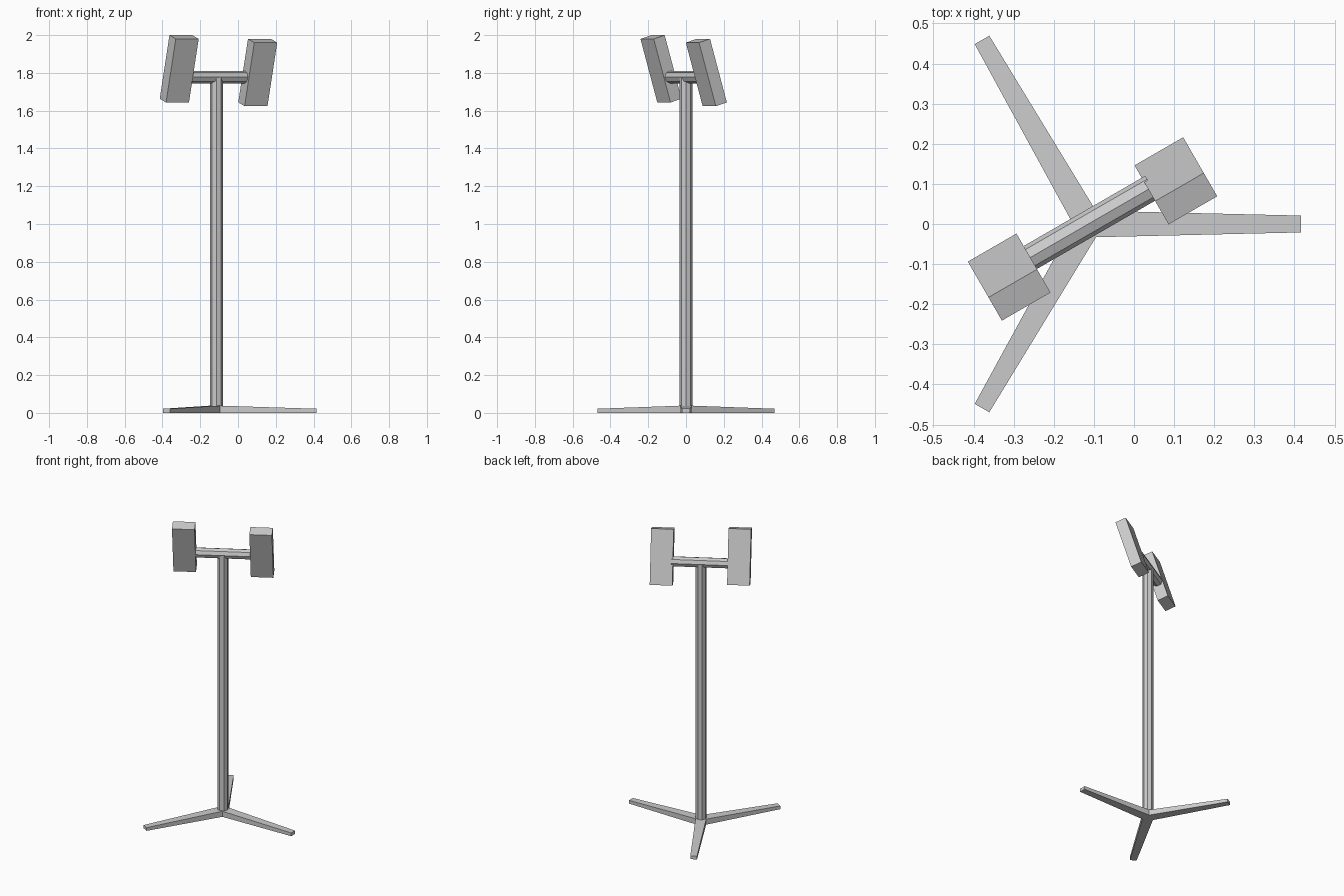
import bpy, bmesh
from math import radians, sin, cos, pi
from mathutils import Matrix, Vector

if "Cube" in bpy.data.objects:
    bpy.data.objects.remove(bpy.data.objects["Cube"])

PX = -0.114                      # pole axis position on x
TURN = Matrix.Rotation(radians(30), 4, 'Z')
BASE = Matrix.Translation((PX, 0, 0))


def finish(name, bm, matrix):
    bmesh.ops.transform(bm, matrix=matrix, verts=bm.verts)
    bmesh.ops.recalc_face_normals(bm, faces=bm.faces)
    mesh = bpy.data.meshes.new(name)
    bm.to_mesh(mesh)
    bm.free()
    obj = bpy.data.objects.new(name, mesh)
    bpy.context.collection.objects.link(obj)
    return obj


def octagon_tube(name, radius, length, matrix):
    # eight-sided rod along local z, a corner pointing along local x
    bm = bmesh.new()
    ring = [bm.verts.new((radius * cos(i * pi / 4), radius * sin(i * pi / 4), -length / 2))
            for i in range(8)]
    face = bm.faces.new(ring)
    ext = bmesh.ops.extrude_face_region(bm, geom=[face])
    top = [e for e in ext['geom'] if isinstance(e, bmesh.types.BMVert)]
    bmesh.ops.translate(bm, verts=top, vec=(0, 0, length))
    return finish(name, bm, matrix)


def box(name, size, matrix):
    bm = bmesh.new()
    bmesh.ops.create_cube(bm, size=1)
    bmesh.ops.scale(bm, vec=size, verts=bm.verts)
    return finish(name, bm, matrix)


# three-legged star base: flat underside, legs thinning toward the tips
outline = []
for k in range(3):
    spin = Matrix.Rotation(k * 2 * pi / 3, 4, 'Z')
    for x, y, z in ((0.53, -0.021, 0.022), (0.53, 0.021, 0.022), (0.019, 0.033, 0.038)):
        outline.append(spin @ Vector((x, y, z)))
bm = bmesh.new()
top = [bm.verts.new(p) for p in outline]
low = [bm.verts.new((p.x, p.y, 0)) for p in outline]
mid = bm.verts.new((0, 0, 0.038))
for i in range(9):
    j = (i + 1) % 9
    bm.faces.new((low[i], low[j], top[j], top[i]))
for k in range(0, 9, 3):
    bm.faces.new((mid, top[k - 1], top[k], top[k + 1], top[k + 2]))
bm.faces.new(low[::-1])
finish("base_legs", bm, BASE)

# upright pole
octagon_tube("pole", 0.034, 1.75, BASE @ Matrix.Translation((0, 0, 0.9)))

# crossbar, turned 30 degrees
octagon_tube("crossbar", 0.033, 0.366,
             BASE @ Matrix.Translation((0, 0, 1.778)) @ TURN
             @ Matrix.Rotation(radians(90), 4, 'Y'))

# two tilted lamp panels, the right one slightly lower
for name, x, z in (("left_panel", -0.237, 1.8215), ("right_panel", 0.243, 1.802)):
    box(name, (0.14, 0.07, 0.352),
        BASE @ TURN @ Matrix.Translation((x, -0.016, z))
        @ Matrix.Rotation(radians(17), 4, 'X'))
